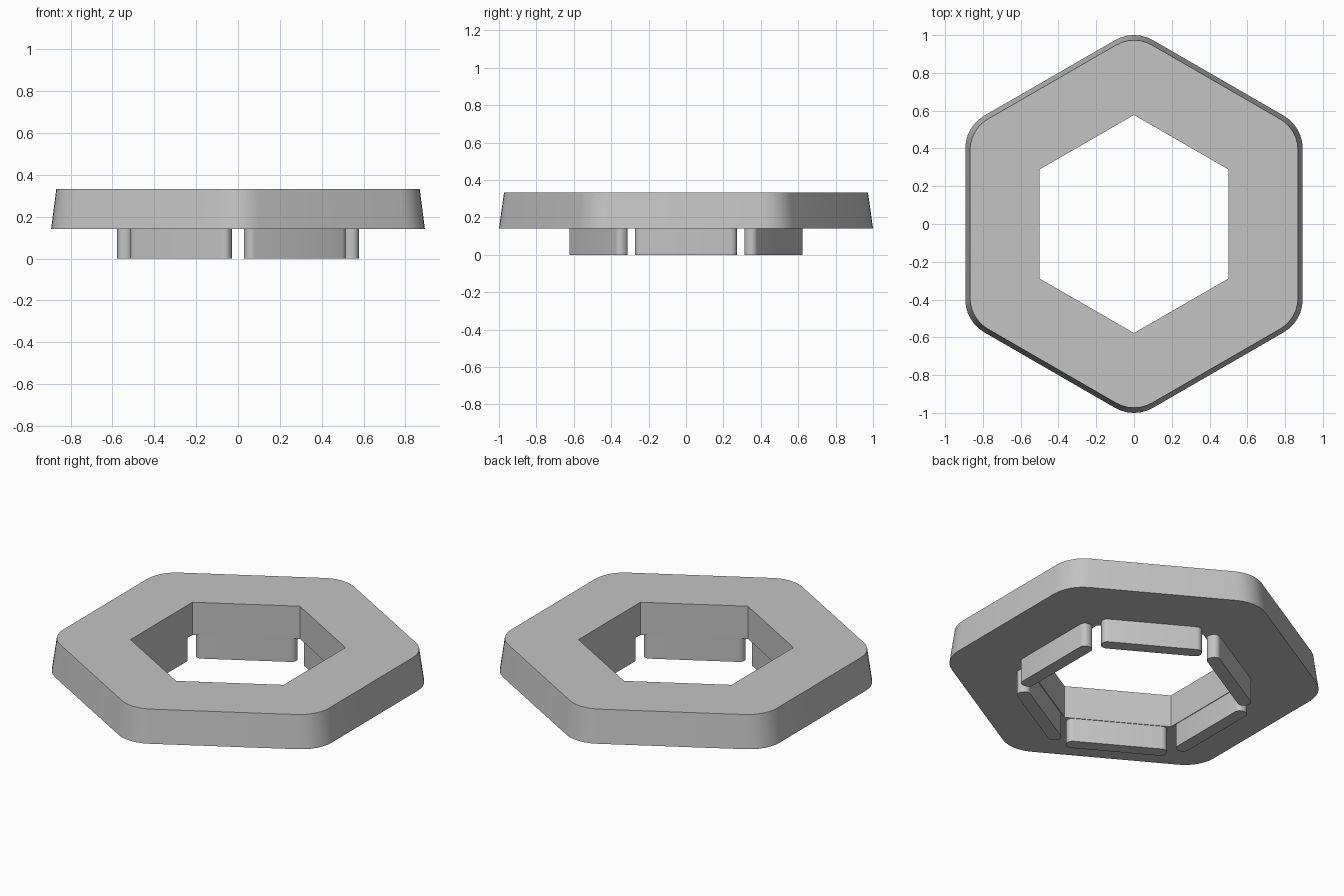
import bpy, bmesh
from math import radians, cos, sin
from mathutils import Matrix, Vector

cube = bpy.data.objects.get("Cube")
if cube:
    bpy.data.objects.remove(cube, do_unlink=True)

Z_LOW, Z_TOP = 0.14, 0.333
ARC = 6  # segments per rounded corner

grey = bpy.data.materials.new("plain grey")
grey.use_nodes = True
grey.diffuse_color = (0.55, 0.55, 0.55, 1)
grey.node_tree.nodes["Principled BSDF"].inputs["Base Color"].default_value = (0.55, 0.55, 0.55, 1)


def finish(bm, name):
    bmesh.ops.recalc_face_normals(bm, faces=bm.faces)
    mesh = bpy.data.meshes.new(name)
    bm.to_mesh(mesh)
    bm.free()
    mesh.materials.append(grey)
    obj = bpy.data.objects.new(name, mesh)
    bpy.context.collection.objects.link(obj)
    bpy.ops.object.select_all(action='DESELECT')
    obj.select_set(True)
    bpy.context.view_layer.objects.active = obj
    bpy.ops.object.shade_smooth_by_angle(angle=radians(30))
    return obj


def rounded_hexagon(bm, apothem, radius, z):
    """Ring of vertices, rounded at each corner, starting at 0 degrees."""
    ring = []
    for k in range(6):
        mid = radians(30 + 60 * k)
        reach = (apothem - radius) / cos(radians(30))
        for i in range(ARC + 1):
            a = mid + radians(60) * (i / ARC - 0.5)
            ring.append(bm.verts.new((reach * cos(mid) + radius * cos(a),
                                      reach * sin(mid) + radius * sin(a), z)))
    return ring


def hexagon(bm, apothem, z):
    reach = apothem / cos(radians(30))
    return [bm.verts.new((reach * cos(radians(30 + 60 * k)),
                          reach * sin(radians(30 + 60 * k)), z)) for k in range(6)]


def bridge(bm, low, high):
    for i in range(len(low)):
        j = (i + 1) % len(low)
        bm.faces.new((low[i], low[j], high[j], high[i]))


# Hexagonal ring with tapered outer wall and straight hole
bm = bmesh.new()
outer_low = rounded_hexagon(bm, 0.893, 0.2, Z_LOW)
outer_top = rounded_hexagon(bm, 0.868, 0.19, Z_TOP)
inner_low = hexagon(bm, 0.5, Z_LOW)
inner_top = hexagon(bm, 0.5, Z_TOP)
bridge(bm, outer_low, outer_top)
bridge(bm, inner_low, inner_top)
step = ARC + 1
for outer, inner in ((outer_low, inner_low), (outer_top, inner_top)):
    for k in range(6):
        start = k * step + ARC // 2
        rim = [outer[(start + i) % len(outer)] for i in range(step + 1)]
        bm.faces.new(rim + [inner[(k + 1) % 6], inner[k]])
finish(bm, "hexagonal_ring")

# Six rounded tabs under the ring, one along each side of the hole
INNER, OUTER, LENGTH = 0.504, 0.577, 0.545
for k in range(6):
    bm = bmesh.new()
    bmesh.ops.create_cube(bm, size=1, matrix=Matrix.LocRotScale(
        Vector(((INNER + OUTER) / 2, 0, Z_LOW / 2)), None,
        Vector((OUTER - INNER, LENGTH, Z_LOW))))
    upright = [e for e in bm.edges
               if abs(e.verts[0].co.z - e.verts[1].co.z) > 0.1]
    bmesh.ops.bevel(bm, geom=upright, offset=0.032, segments=5,
                    profile=0.5, affect='EDGES')
    bm.transform(Matrix.Rotation(radians(60 * k), 4, 'Z'))
    finish(bm, f"locating_tab_{k + 1}")
